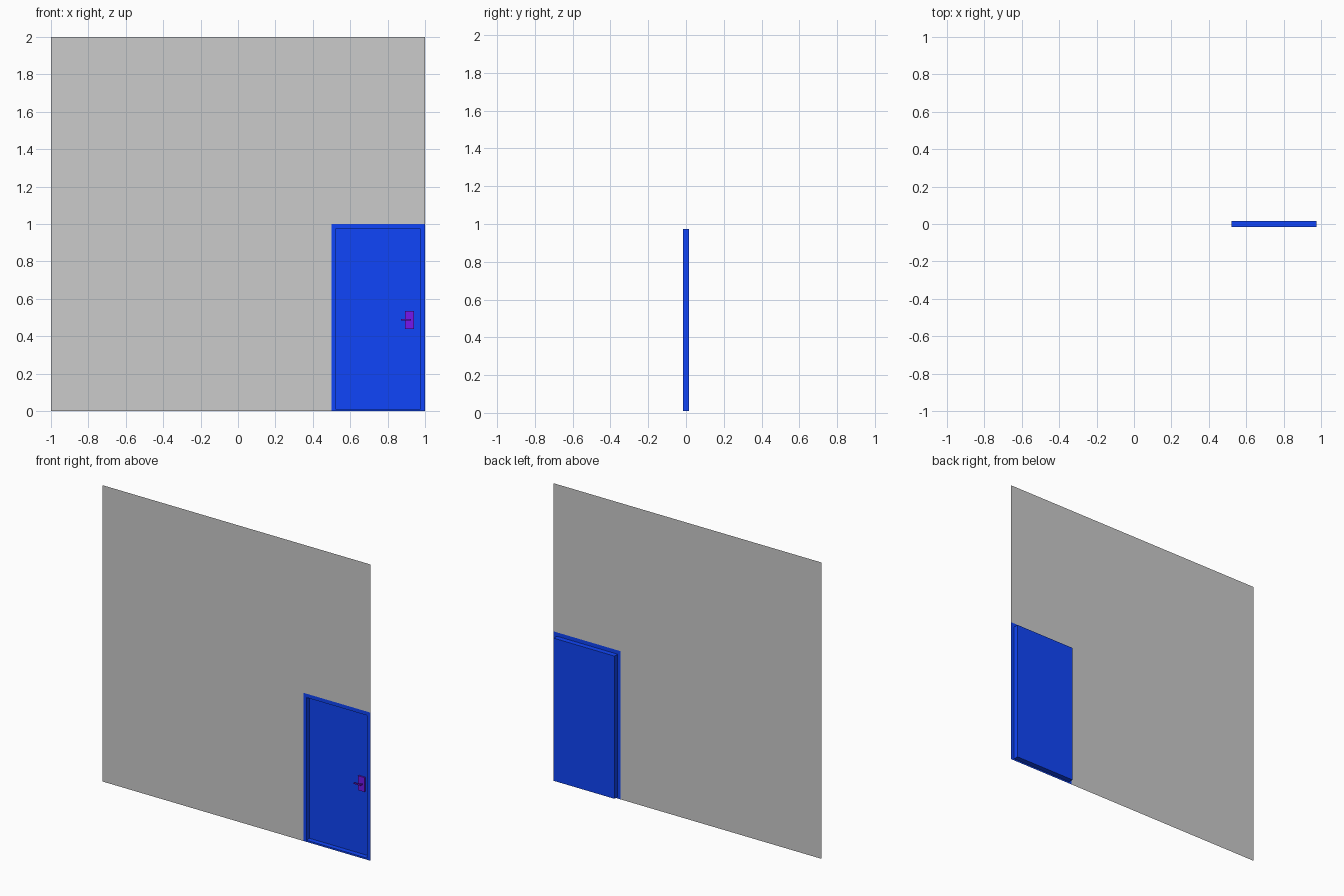
import bpy, bmesh

if "Cube" in bpy.data.objects:
    bpy.data.objects.remove(bpy.data.objects["Cube"])

FRONT, BACK = -0.017, 0.017
X0, X1, Z0, Z1 = 0.522, 0.976, 0.011, 0.974   # door recess opening


def material(name, color):
    m = bpy.data.materials.new(name)
    m.diffuse_color = color
    m.use_nodes = True
    m.node_tree.nodes["Principled BSDF"].inputs["Base Color"].default_value = m.diffuse_color
    return m


def make_object(name, bm, mat=None):
    mesh = bpy.data.meshes.new(name)
    bm.to_mesh(mesh)
    bm.free()
    if mat:
        mesh.materials.append(mat)
    ob = bpy.data.objects.new(name, mesh)
    bpy.context.collection.objects.link(ob)
    return ob


def box(bm, x, y, z):
    ret = bmesh.ops.create_cube(bm, size=1)
    for v in ret["verts"]:
        v.co = [r[0] + (c + 0.5) * (r[1] - r[0]) for c, r in zip(v.co, (x, y, z))]


def rect(bm, x0, x1, z0, z1, y):
    return [bm.verts.new((x, y, z)) for x, z in ((x0, z0), (x1, z0), (x1, z1), (x0, z1))]


blue = material("door_blue", (0.005, 0.06, 0.95, 1))
purple = material("handle_purple", (0.18, 0.008, 0.85, 1))

# Thin wall sheet with a corner notch for the door
bm = bmesh.new()
outline = ((-1, 0), (0.5, 0), (0.5, 1), (1, 1), (1, 2), (-1, 2))
bm.faces.new([bm.verts.new((x, FRONT, z)) for x, z in outline])
make_object("wall", bm)

# Door sheet: flat frame, reveal going inward, recessed panel
bm = bmesh.new()
rings = [rect(bm, 0.5, 1, 0, 1, FRONT), rect(bm, X0, X1, Z0, Z1, FRONT),
         rect(bm, X0, X1, Z0, Z1, BACK)]
for a, b in zip(rings, rings[1:]):
    for i in range(4):
        j = (i + 1) % 4
        bm.faces.new((a[i], a[j], b[j], b[i]))
bm.faces.new(rings[-1])
make_object("door", bm, blue)

# Handle: back plate, stem and lever
bm = bmesh.new()
box(bm, (0.893, 0.941), (0.006, 0.0165), (0.439, 0.536))
box(bm, (0.913, 0.924), (-0.008, 0.006), (0.483, 0.491))
box(bm, (0.872, 0.924), (-0.013, -0.005), (0.483, 0.491))
make_object("handle", bm, purple)
